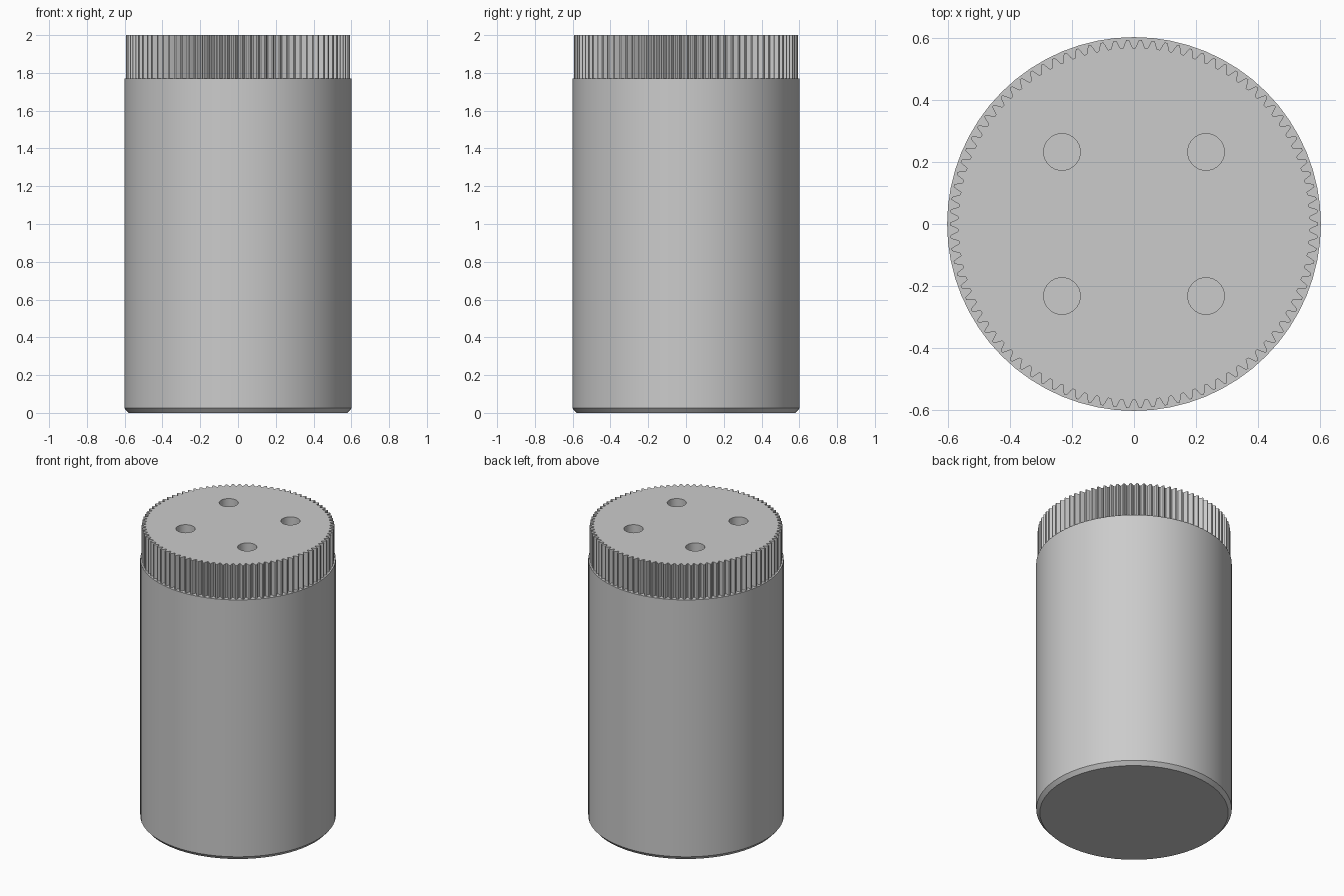
import bpy, bmesh, math

if "Cube" in bpy.data.objects:
    bpy.data.objects.remove(bpy.data.objects["Cube"])

BODY_TOP, TOP = 1.77, 2.0
TEETH, STEPS = 90, 10

grey = bpy.data.materials.new("plain grey")
grey.diffuse_color = (0.6, 0.6, 0.6, 1)
grey.use_nodes = True
grey.node_tree.nodes["Principled BSDF"].inputs["Base Color"].default_value = grey.diffuse_color


def ring(bm, z, radii):
    n = len(radii)
    return [bm.verts.new((r * math.cos(2 * math.pi * i / n),
                          r * math.sin(2 * math.pi * i / n), z))
            for i, r in enumerate(radii)]


def stack(name, levels):
    """Closed solid skinned through (height, radii) levels."""
    bm = bmesh.new()
    rings = [ring(bm, z, radii) for z, radii in levels]
    for a, b in zip(rings, rings[1:]):
        for i in range(len(a)):
            j = (i + 1) % len(a)
            bm.faces.new((a[i], a[j], b[j], b[i]))
    bm.faces.new(rings[0][::-1])
    bm.faces.new(rings[-1])
    mesh = bpy.data.meshes.new(name)
    bm.to_mesh(mesh)
    bm.free()
    mesh.materials.append(grey)
    obj = bpy.data.objects.new(name, mesh)
    bpy.context.collection.objects.link(obj)
    return obj


def smooth(obj, angle):
    bpy.ops.object.select_all(action='DESELECT')
    obj.select_set(True)
    bpy.context.view_layer.objects.active = obj
    bpy.ops.object.shade_smooth_by_angle(angle=math.radians(angle))


# Cylindrical body with a small chamfer at the foot
body = stack("body", [(0, [0.58] * 64), (0.025, [0.602] * 64), (BODY_TOP, [0.602] * 64)])
smooth(body, 30)

# Knurled lid: rounded teeth from a clipped cosine
teeth = [0.580 + 0.013 * max(-1, min(1, 1.25 * math.cos(2 * math.pi * i / STEPS)))
         for i in range(TEETH * STEPS)]
lid = stack("knurled_lid", [(BODY_TOP, teeth), (TOP, teeth)])

# Four round holes through the lid
for sx in (-1, 1):
    for sy in (-1, 1):
        cutter = stack("hole_cutter", [(BODY_TOP - 0.1, [0.059] * 32), (TOP + 0.1, [0.059] * 32)])
        cutter.location = (sx * 0.232, sy * 0.232, 0)
        cutter.hide_render = True
        mod = lid.modifiers.new("hole", 'BOOLEAN')
        mod.operation = 'DIFFERENCE'
        mod.solver = 'EXACT'
        mod.object = cutter
        bpy.context.view_layer.objects.active = lid
        bpy.ops.object.modifier_apply(modifier=mod.name)
        bpy.data.objects.remove(cutter)

# Open the lid's underside, which rests on the body
bm = bmesh.new()
bm.from_mesh(lid.data)
under = [f for f in bm.faces if all(v.co.z < BODY_TOP + 0.001 for v in f.verts)]
bmesh.ops.delete(bm, geom=under, context='FACES')
bm.to_mesh(lid.data)
bm.free()
smooth(lid, 50)
